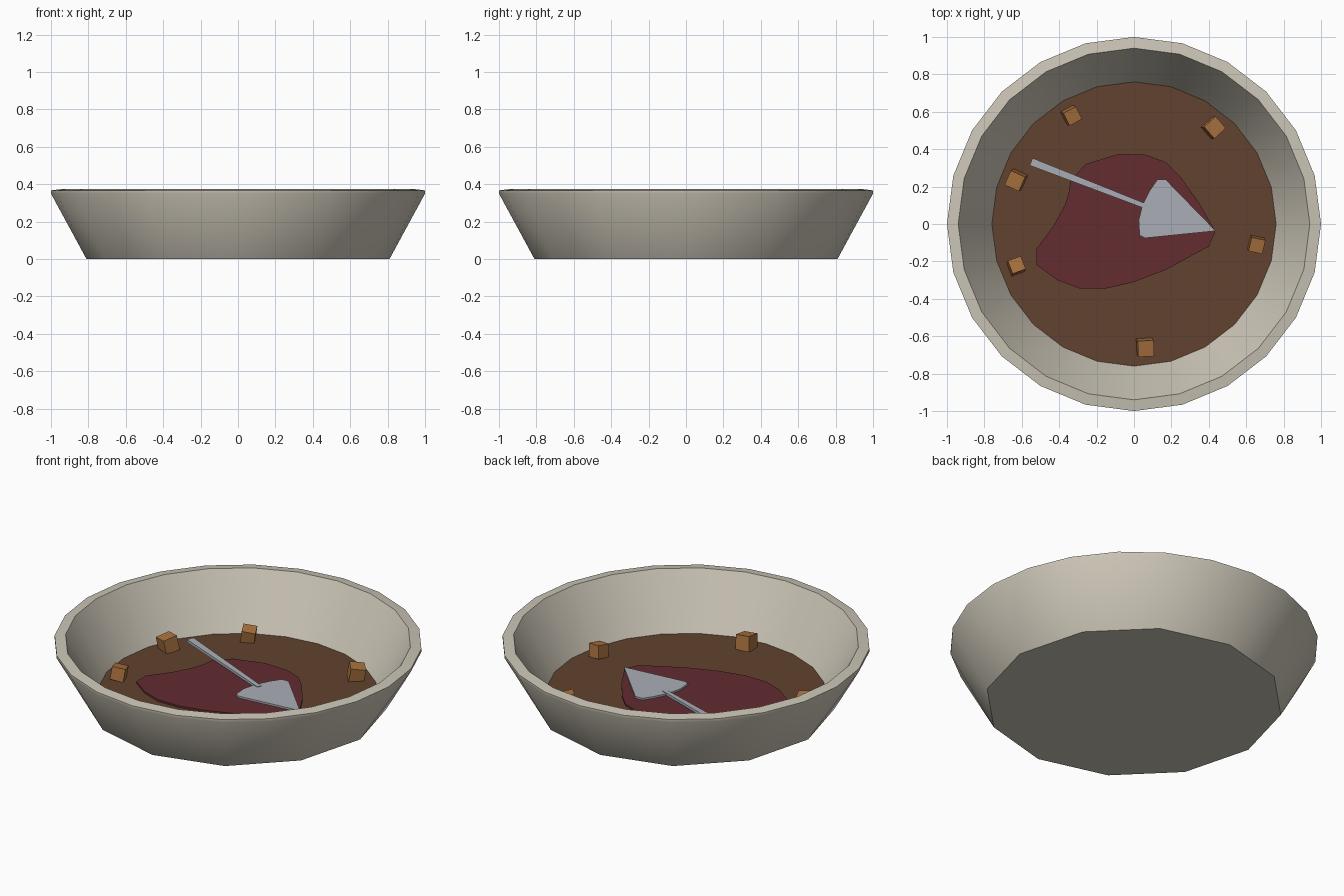
import bpy, bmesh
from math import cos, sin, tau, radians
from mathutils import Matrix, Vector, Euler

if "Cube" in bpy.data.objects:
    bpy.data.objects.remove(bpy.data.objects["Cube"])


def material(name, rgb):
    m = bpy.data.materials.new(name)
    m.diffuse_color = (*rgb, 1)
    m.use_nodes = True
    m.node_tree.nodes["Principled BSDF"].inputs["Base Color"].default_value = m.diffuse_color
    return m


def finish(name, bm, mat, smooth=False):
    bmesh.ops.recalc_face_normals(bm, faces=bm.faces)
    me = bpy.data.meshes.new(name)
    bm.to_mesh(me)
    bm.free()
    me.materials.append(mat)
    ob = bpy.data.objects.new(name, me)
    bpy.context.collection.objects.link(ob)
    if smooth:
        bpy.context.view_layer.objects.active = ob
        ob.select_set(True)
        bpy.ops.object.shade_smooth_by_angle(angle=radians(35))
        ob.select_set(False)
    return ob


def circle(r, n):
    return [(r * cos(tau * i / n), r * sin(tau * i / n)) for i in range(n)]


def slab(name, outline, z0, z1, mat):
    bm = bmesh.new()
    face = bm.faces.new([bm.verts.new((x, y, z0)) for x, y in outline])
    res = bmesh.ops.extrude_face_region(bm, geom=[face])
    for v in res["geom"]:
        if isinstance(v, bmesh.types.BMVert):
            v.co.z = z1
    if face.is_valid is False or len(bm.faces) < len(outline) + 2:
        bm.faces.new([v for v in bm.verts if v.co.z == z0])
    return finish(name, bm, mat)


clay = material("clay", (0.60, 0.56, 0.47))
stew = material("stew", (0.12, 0.055, 0.028))
red = material("sauce", (0.125, 0.025, 0.03))
bread = material("bread", (0.40, 0.17, 0.05))
metal = material("metal", (0.40, 0.43, 0.47))

# Dish: 12-sided foot blending into a 24-sided rim and inner wall
bm = bmesh.new()
foot = [bm.verts.new((x, y, 0)) for x, y in circle(0.81, 12)]
rings = [[bm.verts.new((x, y, z)) for x, y in circle(r, 24)]
         for r, z in ((1.0, 0.35), (1.0, 0.367), (0.94, 0.375), (0.76, 0.065))]
bm.faces.new(foot)
low = rings[0]
for i in range(12):
    a, b = foot[i], foot[(i + 1) % 12]
    t0, t1, t2 = low[2 * i], low[2 * i + 1], low[(2 * i + 2) % 24]
    for tri in ((a, t1, t0), (a, b, t1), (b, t2, t1)):
        bm.faces.new(tri)
for r0, r1 in zip(rings, rings[1:]):
    for i in range(24):
        j = (i + 1) % 24
        bm.faces.new((r0[i], r0[j], r1[j], r1[i]))
finish("dish", bm, clay, smooth=True)

# Stew surface
bm = bmesh.new()
bm.faces.new([bm.verts.new((x, y, 0.066)) for x, y in circle(0.76, 24)])
food = finish("stew_surface", bm, stew)

# Sauce pool
slab("sauce_pool", [
    (-0.52, -0.13), (-0.52, -0.22), (-0.41, -0.30), (-0.29, -0.345), (-0.15, -0.345),
    (0, -0.31), (0.17, -0.245), (0.40, -0.12), (0.435, -0.04), (0.35, 0.11),
    (0.25, 0.25), (0.17, 0.33), (0.065, 0.37), (-0.08, 0.375), (-0.26, 0.32),
    (-0.34, 0.23), (-0.35, 0.16), (-0.37, 0.10), (-0.43, -0.01)], 0.064, 0.076, red)

# Spoon: pointed blade and tapered handle
slab("spoon_blade", [
    (0.125, 0.237), (0.17, 0.237), (0.437, -0.037), (0.06, -0.075), (0.03, -0.06),
    (0.025, 0.02), (0.045, 0.10), (0.085, 0.18)], 0.076, 0.087, metal)
bm = bmesh.new()
a, b = Vector((-0.55, 0.333, 0.105)), Vector((0.08, 0.088, 0.083))
side = (b - a).cross(Vector((0, 0, 1))).normalized()
ends = []
for p, w, h in ((a, 0.021, 0.009), (b, 0.013, 0.007)):
    ends.append([bm.verts.new(p + side * w * s + Vector((0, 0, h * t)))
                 for s, t in ((-1, -1), (1, -1), (1, 1), (-1, 1))])
    bm.faces.new(ends[-1])
for i in range(4):
    j = (i + 1) % 4
    bm.faces.new((ends[0][i], ends[0][j], ends[1][j], ends[1][i]))
finish("spoon_handle", bm, metal)

# Bread cubes: x, y, size, turn, tilt x, tilt y
for i, (x, y, s, turn, tx, ty) in enumerate((
        (-0.335, 0.58, 0.076, 28, 10, 8), (-0.63, 0.235, 0.085, -25, 10, -6),
        (-0.63, -0.225, 0.075, 20, -8, 8), (0.06, -0.66, 0.086, 3, 9, 5),
        (0.655, -0.11, 0.076, -12, 8, 6), (0.425, 0.515, 0.084, 42, 6, 9))):
    bm = bmesh.new()
    rot = Euler((radians(tx), radians(ty), radians(turn))).to_matrix().to_4x4()
    bmesh.ops.create_cube(bm, size=s, matrix=Matrix.Translation((x, y, 0.102)) @ rot)
    finish(f"bread_cube_{i + 1}", bm, bread)
